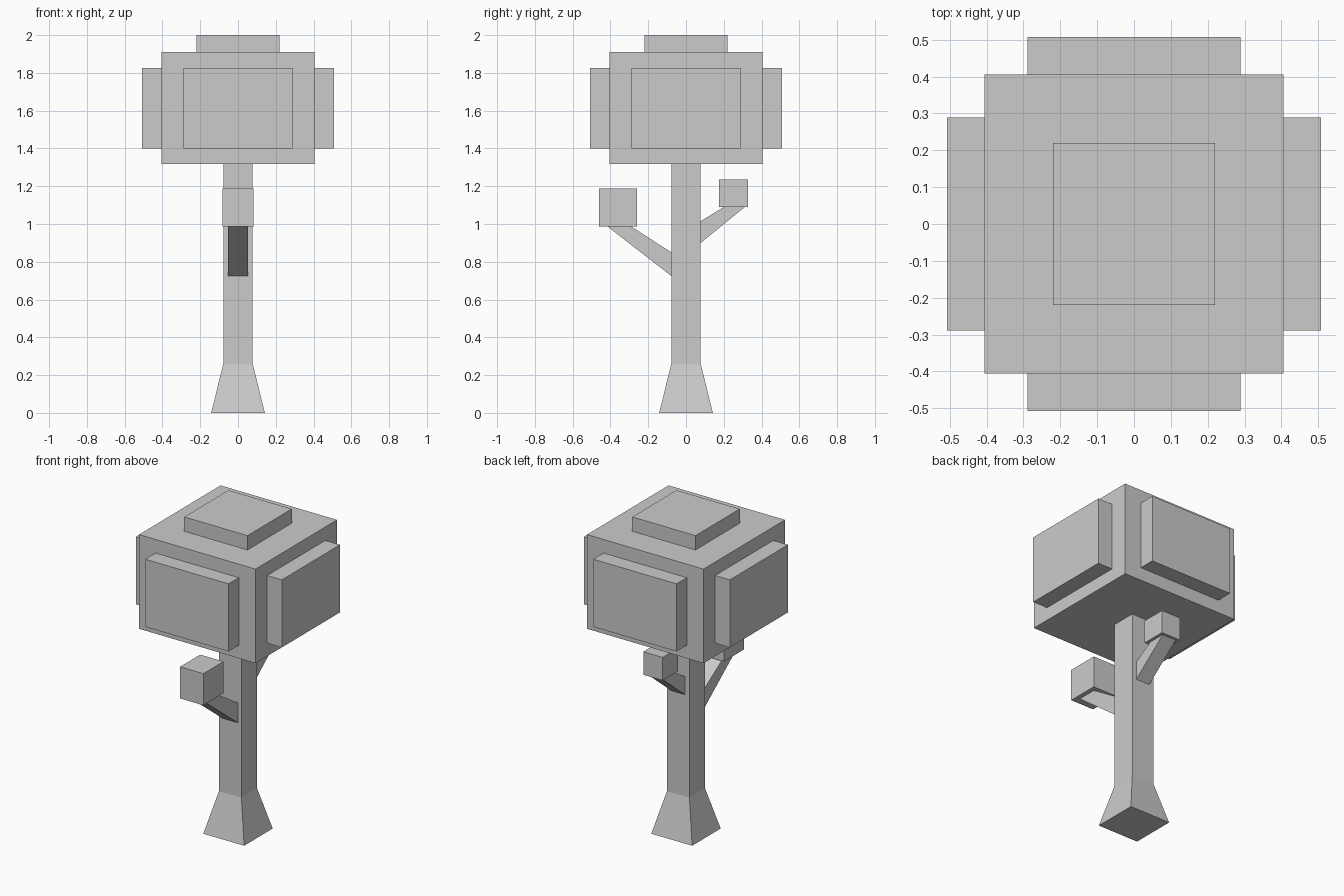
import bpy
import bmesh

if "Cube" in bpy.data.objects:
    bpy.data.objects.remove(bpy.data.objects["Cube"])


def make(name, verts, faces):
    mesh = bpy.data.meshes.new(name)
    mesh.from_pydata(verts, [], faces)
    bm = bmesh.new()
    bm.from_mesh(mesh)
    bmesh.ops.recalc_face_normals(bm, faces=bm.faces)
    bm.to_mesh(mesh)
    bm.free()
    obj = bpy.data.objects.new(name, mesh)
    bpy.context.collection.objects.link(obj)
    return obj


def box(name, x0, x1, y0, y1, z0, z1):
    verts = [(x, y, z) for z in (z0, z1)
             for x, y in ((x0, y0), (x1, y0), (x1, y1), (x0, y1))]
    sides = [(i, (i + 1) % 4, 4 + (i + 1) % 4, 4 + i) for i in range(4)]
    return make(name, verts, sides + [(0, 1, 2, 3), (4, 5, 6, 7)])


def branch(name, profile, half):
    # Side profile in y/z, widened symmetrically along x
    verts = [(x, y, z) for x in (-half, half) for y, z in profile]
    sides = [(i, (i + 1) % 4, 4 + (i + 1) % 4, 4 + i) for i in range(4)]
    return make(name, verts, sides + [(0, 1, 2, 3), (4, 5, 6, 7)])


# Trunk: stacked square rings with a flared foot
rings = [(0.142, 0.0), (0.078, 0.26), (0.078, 1.32)]
verts = [(sx * r, sy * r, z) for r, z in rings
         for sx, sy in ((-1, -1), (1, -1), (1, 1), (-1, 1))]
faces = [(4 * k + i, 4 * k + (i + 1) % 4, 4 * k + 4 + (i + 1) % 4, 4 * k + 4 + i)
         for k in range(2) for i in range(4)]
make("trunk", verts, faces + [(0, 1, 2, 3), (8, 9, 10, 11)])

# Leaf crown with raised panels on top and on all four sides
C, P, W = 0.405, 0.507, 0.289
box("crown", -C, C, -C, C, 1.318, 1.91)
box("crown_top_panel", -0.22, 0.22, -0.22, 0.22, 1.91, 2.0)
box("crown_front_panel", -W, W, -P, -C, 1.40, 1.825)
box("crown_back_panel", -W, W, C, P, 1.40, 1.825)
box("crown_left_panel", -P, -C, -W, W, 1.40, 1.825)
box("crown_right_panel", C, P, -W, W, 1.40, 1.825)

# Front branch and its leaf cube
branch("front_branch", [(-0.078, 0.725), (-0.42, 0.99), (-0.295, 0.99), (-0.078, 0.85)], 0.053)
box("front_leaf_cube", -0.081, 0.081, -0.46, -0.26, 0.988, 1.187)

# Back branch and its smaller leaf cube
branch("back_branch", [(0.078, 0.90), (0.312, 1.09), (0.20, 1.09), (0.078, 1.015)], 0.048)
box("back_leaf_cube", -0.067, 0.067, 0.174, 0.328, 1.09, 1.235)
